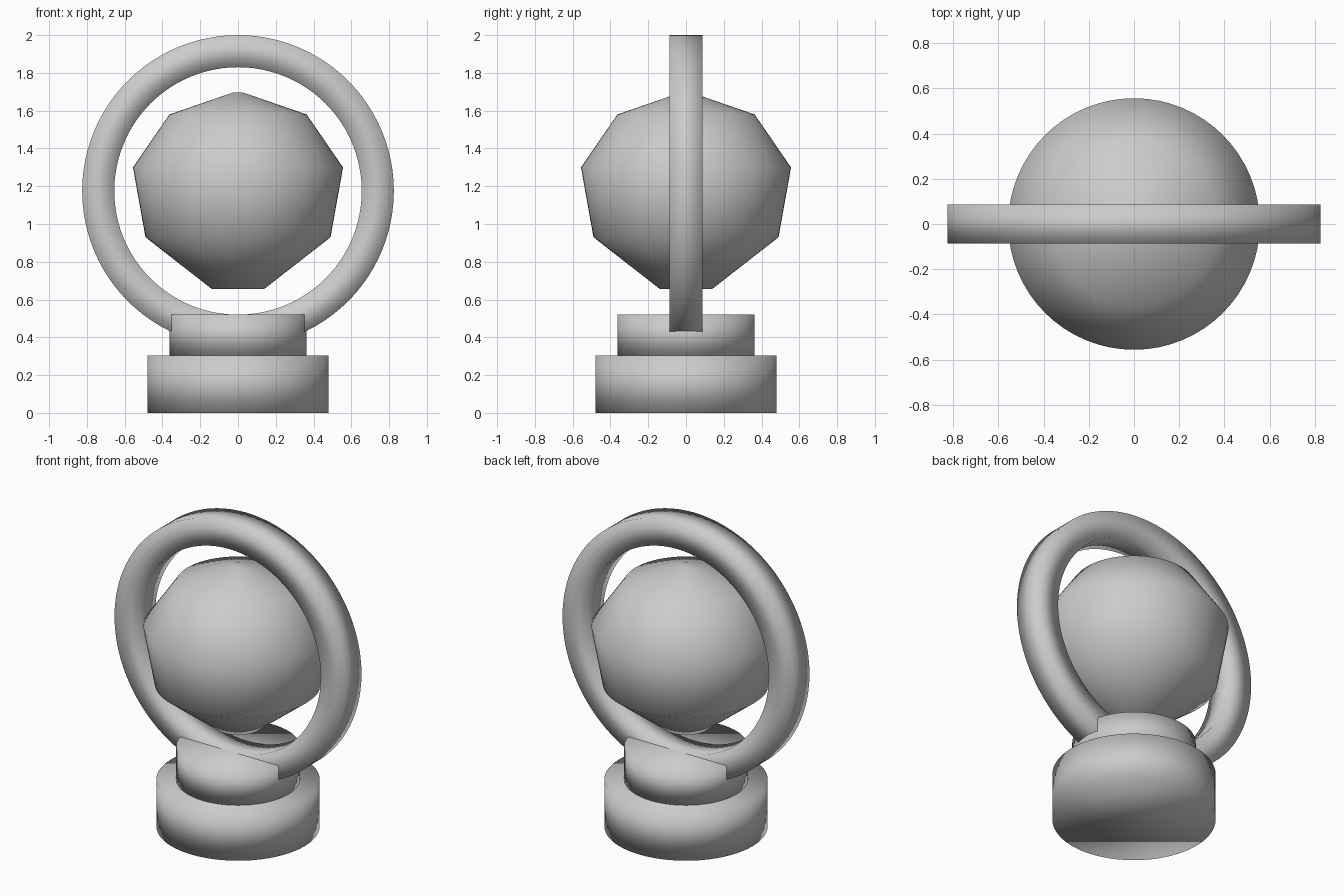
import bpy, bmesh
from math import cos, sin, tau, radians
from mathutils import Matrix

if "Cube" in bpy.data.objects:
    bpy.data.objects.remove(bpy.data.objects["Cube"])


def lathe(name, profile, segments=64, closed=False):
    """Revolve (radius, height) points about z; cap the ends unless closed."""
    bm = bmesh.new()
    rings = [[bm.verts.new((r * cos(tau * i / segments), r * sin(tau * i / segments), z))
              for i in range(segments)] for r, z in profile]
    pairs = list(zip(rings, rings[1:]))
    if closed:
        pairs.append((rings[-1], rings[0]))
    else:
        bm.faces.new(rings[0][::-1])
        bm.faces.new(rings[-1])
    for a, b in pairs:
        for i in range(segments):
            j = (i + 1) % segments
            bm.faces.new((a[i], a[j], b[j], b[i]))
    bmesh.ops.recalc_face_normals(bm, faces=bm.faces[:])
    for f in bm.faces:
        f.smooth = True
    mesh = bpy.data.meshes.new(name)
    bm.to_mesh(mesh)
    bm.free()
    obj = bpy.data.objects.new(name, mesh)
    bpy.context.collection.objects.link(obj)
    return obj


# Stepped round foot
lathe("base", [(0.48, 0.0), (0.48, 0.305)])
lathe("collar", [(0.363, 0.305), (0.363, 0.52)])

# Faceted-profile globe
lathe("globe", [(0.14, 0.657), (0.49, 0.93), (0.556, 1.30), (0.363, 1.58), (0.03, 1.695)])

# Upright square-section ring, its bottom sunk into the collar
ring = lathe("ring", [(0.655, -0.087), (0.825, -0.087), (0.825, 0.087), (0.655, 0.087)],
             segments=96, closed=True)
ring.data.transform(Matrix.Translation((0, 0, 1.175)) @ Matrix.Rotation(radians(90), 4, 'X'))
